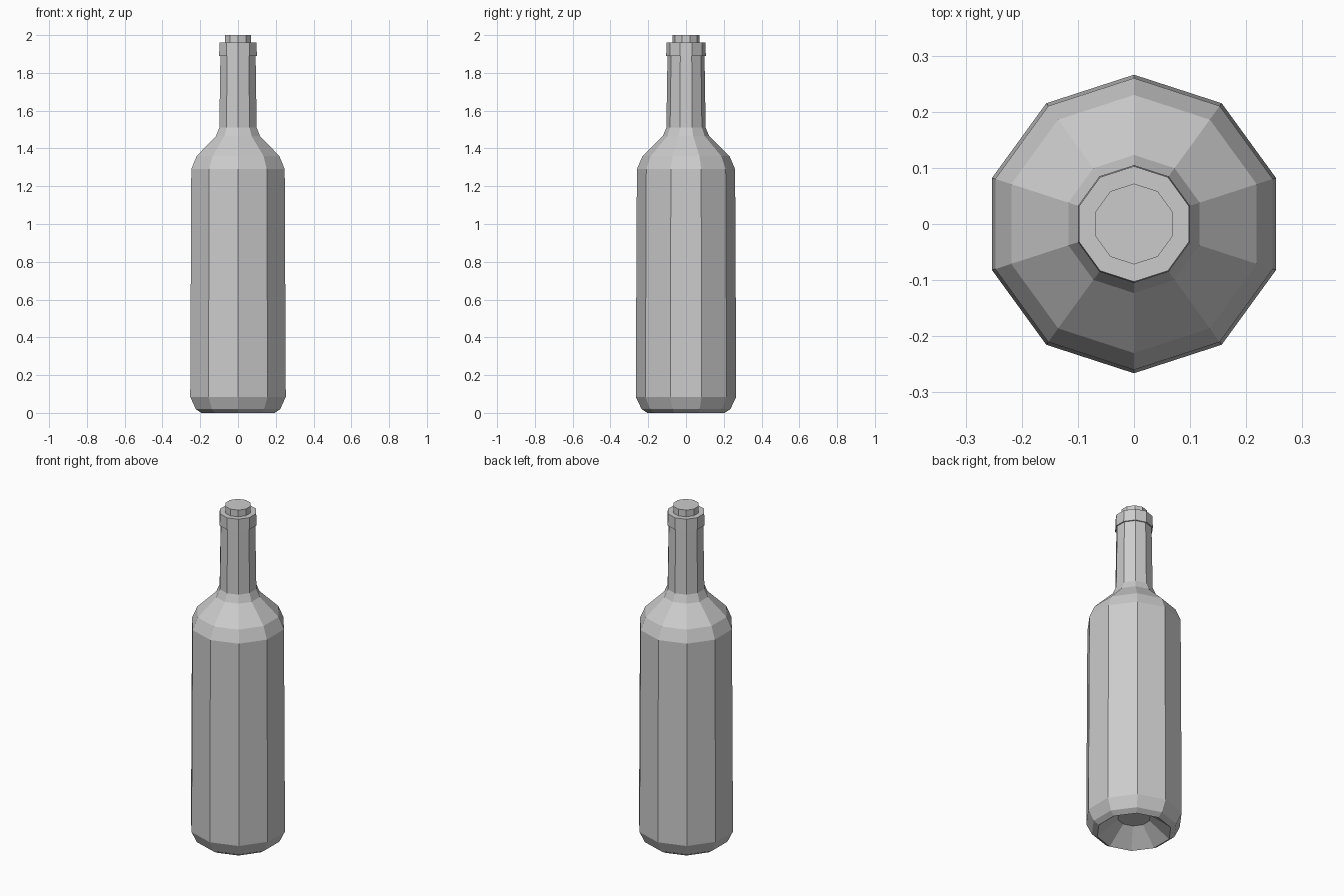
import bpy, bmesh
from math import cos, sin, pi

SIDES = 10

cube = bpy.data.objects.get("Cube")
if cube:
    bpy.data.objects.remove(cube, do_unlink=True)


def make_material(name, color):
    mat = bpy.data.materials.new(name)
    mat.use_nodes = True
    mat.diffuse_color = color
    mat.node_tree.nodes["Principled BSDF"].inputs["Base Color"].default_value = color
    return mat


def lathe(name, profile, mat):
    """Turn a (radius, height) profile into a closed, flat-faced solid."""
    bm = bmesh.new()
    rings = []
    for r, z in profile:
        angles = [pi / 2 + 2 * pi * i / SIDES for i in range(SIDES)]
        rings.append([bm.verts.new((r * cos(a), r * sin(a), z)) for a in angles])
    for low, high in zip(rings, rings[1:]):
        for i in range(SIDES):
            j = (i + 1) % SIDES
            bm.faces.new((low[i], low[j], high[j], high[i]))
    bm.faces.new(rings[0][::-1])
    bm.faces.new(rings[-1])
    bmesh.ops.recalc_face_normals(bm, faces=bm.faces)
    mesh = bpy.data.meshes.new(name)
    bm.to_mesh(mesh)
    bm.free()
    mesh.materials.append(mat)
    obj = bpy.data.objects.new(name, mesh)
    bpy.context.collection.objects.link(obj)
    return obj


grey = make_material("plain grey", (0.6, 0.6, 0.6, 1))

# Glass body: hollow punt, rounded foot, wall, shoulder, neck and lip
lathe("bottle", [
    (0.09, 0.09), (0.205, 0.0),
    (0.235, 0.02), (0.266, 0.085),
    (0.26, 1.29), (0.23, 1.36), (0.123, 1.465), (0.104, 1.51),
    (0.098, 1.89), (0.105, 1.89), (0.103, 1.96), (0.074, 1.96),
], grey)

# Stopper standing out of the neck
lathe("cork", [(0.072, 1.955), (0.072, 2.0)], grey)
